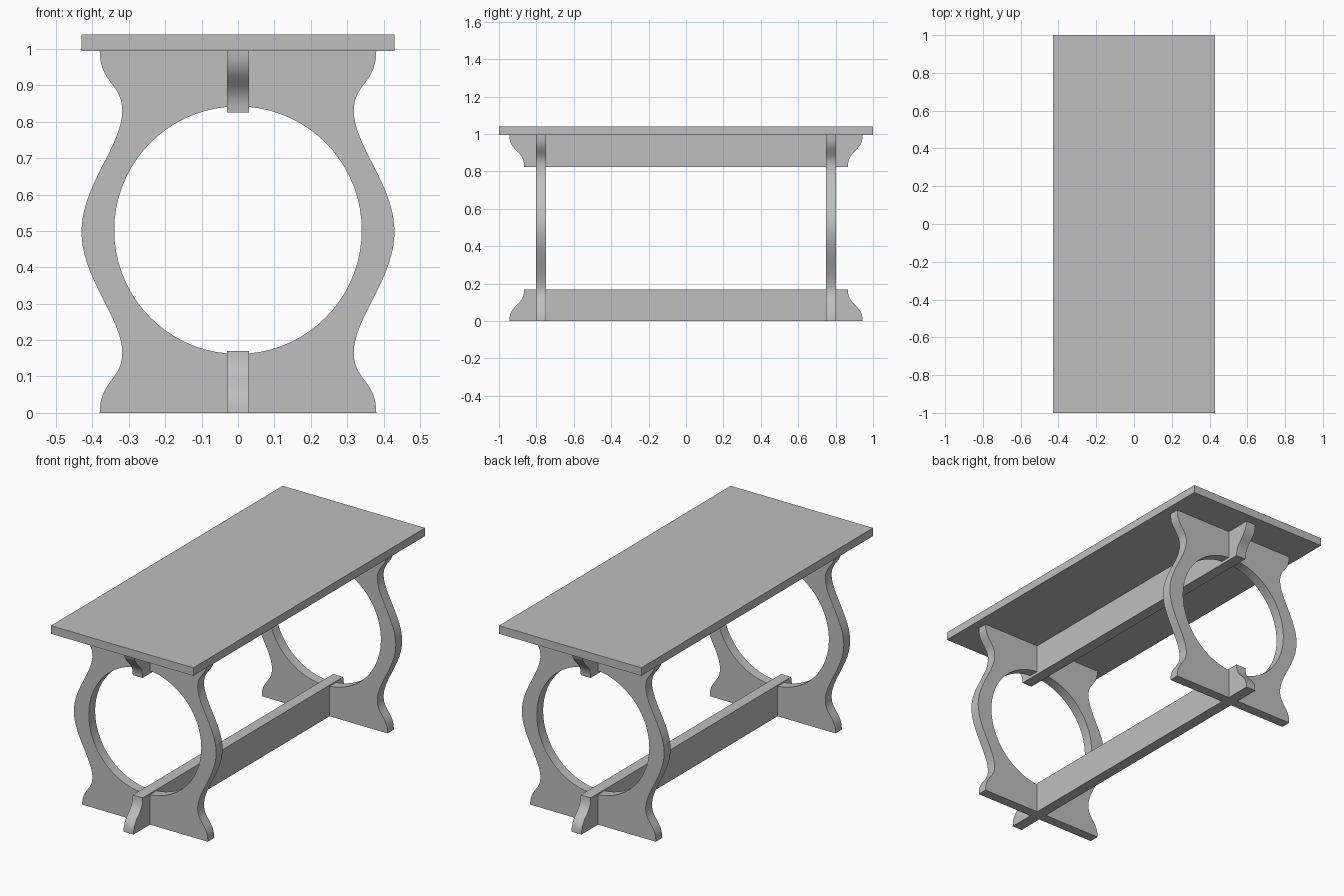
import bpy
import math
from mathutils import Vector
from mathutils.geometry import interpolate_bezier

if "Cube" in bpy.data.objects:
    bpy.data.objects.remove(bpy.data.objects["Cube"], do_unlink=True)

grey = bpy.data.materials.new("plain grey")
grey.use_nodes = True
colour = (0.52, 0.52, 0.52, 1)
grey.diffuse_color = colour
grey.node_tree.nodes["Principled BSDF"].inputs["Base Color"].default_value = colour


def bezier(a, ha, hb, b, steps):
    pts = interpolate_bezier(Vector(a), Vector(ha), Vector(hb), Vector(b), steps)
    return [(p.x, p.y) for p in pts]


def board(name, outlines, thickness, location, rotation):
    """Flat board cut from closed outlines; inner outlines become holes."""
    curve = bpy.data.curves.new(name, "CURVE")
    curve.dimensions = "2D"
    curve.fill_mode = "BOTH"
    curve.extrude = thickness / 2
    for outline in outlines:
        spline = curve.splines.new("POLY")
        spline.points.add(len(outline) - 1)
        for point, (x, y) in zip(spline.points, outline):
            point.co = (x, y, 0, 1)
        spline.use_cyclic_u = True
    obj = bpy.data.objects.new(name, curve)
    bpy.context.collection.objects.link(obj)
    obj.location = location
    obj.rotation_euler = rotation
    bpy.ops.object.select_all(action="DESELECT")
    obj.select_set(True)
    bpy.context.view_layer.objects.active = obj
    bpy.ops.object.convert(target="MESH")
    obj = bpy.context.object
    obj.name = name
    obj.data.materials.clear()
    obj.data.materials.append(grey)
    bpy.ops.object.shade_smooth_by_angle(angle=math.radians(30))
    return obj


# Table top
bpy.ops.mesh.primitive_cube_add(size=1, location=(0, 0, 1.017))
top = bpy.context.object
top.name = "table_top"
top.scale = (0.86, 2, 0.044)
bpy.ops.object.transform_apply(location=False, rotation=False, scale=True)
top.data.materials.append(grey)

# Leg outline: one quarter, mirrored upward and then sideways
HALF = 0.4975
foot = bezier((0.38, 0), (0.38, 0.09), (0.318, 0.09), (0.318, 0.165), 14)
bulge = bezier((0.318, 0.165), (0.318, 0.26), (0.43, 0.37), (0.43, HALF), 18)
quarter = foot + bulge[1:]
side = quarter + [(x, 2 * HALF - z) for x, z in reversed(quarter[:-1])]
leg_outline = side + [(-x, z) for x, z in reversed(side)]

# Round opening through each leg
N = 72
opening = [(0.34 * math.cos(i * math.tau / N), 0.502 + 0.34 * math.sin(i * math.tau / N))
           for i in range(N)]

for name, y in (("front_leg", -0.775), ("back_leg", 0.775)):
    board(name, [leg_outline, opening], 0.055, (0, y, 0), (math.pi / 2, 0, 0))

# Long stretchers with scrolled ends, the upper one upside down
end = bezier((0.945, 0), (0.945, 0.09), (0.865, 0.08), (0.865, 0.17), 14)
lower = end + [(-x, z) for x, z in reversed(end)]
upper = [(x, 2 * HALF - z) for x, z in reversed(lower)]
for name, outline in (("lower_stretcher", lower), ("upper_stretcher", upper)):
    board(name, [outline], 0.06, (0, 0, 0), (math.pi / 2, 0, math.pi / 2))
